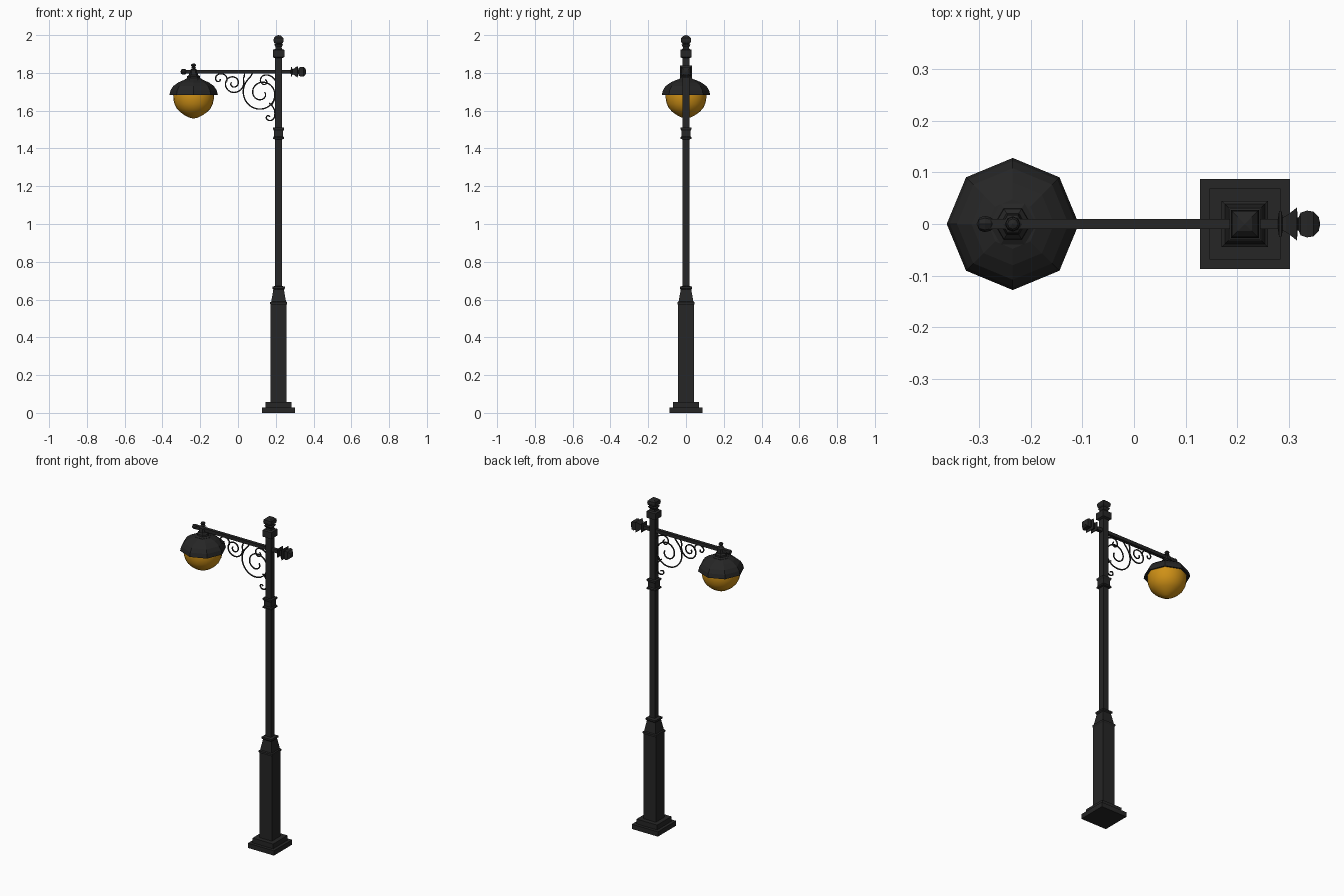
import bpy, bmesh, math
from mathutils import Matrix, Vector

if "Cube" in bpy.data.objects:
    bpy.data.objects.remove(bpy.data.objects["Cube"])

def material(name, rgb):
    m = bpy.data.materials.new(name)
    m.diffuse_color = (*rgb, 1)
    m.use_nodes = True
    m.node_tree.nodes["Principled BSDF"].inputs["Base Color"].default_value = m.diffuse_color
    return m

IRON = material("black iron", (0.019, 0.019, 0.019))
AMBER = material("amber glass", (0.62, 0.28, 0.008))
POLE_X, LAMP_X, ARM_Z = 0.215, -0.235, 1.806

def lathe(name, profile, sides, loc, mat=IRON, axis="Z", smooth=False):
    """Turn (radius, height) points; for 4 sides radius means half-width."""
    bm = bmesh.new()
    k, off = (math.sqrt(2), math.pi / 4) if sides == 4 else (1, 0)
    rings = []
    for r, z in profile:
        n = sides if r > 0 else 1
        rings.append([bm.verts.new((r * k * math.cos(off + 2 * math.pi * i / sides),
                                    r * k * math.sin(off + 2 * math.pi * i / sides), z))
                      for i in range(n)])
    for a, b in zip(rings, rings[1:]):
        for i in range(sides):
            j = (i + 1) % sides
            quad = [a[i % len(a)], a[j % len(a)], b[j % len(b)], b[i % len(b)]]
            face = list(dict.fromkeys(quad))
            if len(face) > 2:
                bm.faces.new(face)
    for ring in (rings[0], rings[-1]):
        if len(ring) > 1:
            bm.faces.new(ring)
    bmesh.ops.recalc_face_normals(bm, faces=bm.faces[:])
    if axis == "X":
        bm.transform(Matrix.Rotation(math.pi / 2, 4, "Y"))
    if axis == "-X":
        bm.transform(Matrix.Rotation(-math.pi / 2, 4, "Y"))
    for f in bm.faces:
        f.smooth = smooth
    me = bpy.data.meshes.new(name)
    bm.to_mesh(me)
    bm.free()
    me.materials.append(mat)
    ob = bpy.data.objects.new(name, me)
    ob.location = loc
    bpy.context.collection.objects.link(ob)
    return ob

def wire(name, points, radius=0.004):
    """Thin bent iron rod through (x, z) points."""
    cu = bpy.data.curves.new(name, "CURVE")
    cu.dimensions = "3D"
    cu.bevel_depth, cu.bevel_resolution, cu.resolution_u = radius, 1, 4
    cu.use_fill_caps = True
    sp = cu.splines.new("NURBS")
    sp.points.add(len(points) - 1)
    for p, (x, z) in zip(sp.points, points):
        p.co = (x, 0, z, 1)
    sp.order_u, sp.use_endpoint_u = 3, True
    cu.materials.append(IRON)
    bpy.context.collection.objects.link(bpy.data.objects.new(name, cu))

def spiral(cx, cz, r0, r1, a0, a1, n=36):
    pts = []
    for i in range(n + 1):
        t = i / n
        a, r = math.radians(a0 + (a1 - a0) * t), r0 + (r1 - r0) * t
        pts.append((cx + r * math.cos(a), cz + r * math.sin(a)))
    return pts

# Square post: stepped plinth, column, tapered shoulder, slim pole
post = (POLE_X, 0, 0)
lathe("base_plinth", [(.0875, 0), (.0875, .029), (.069, .029), (.069, .058)], 4, post)
lathe("lower_column", [(.042, .05), (.042, .572), (.045, .577), (.045, .586), (.039, .59),
                       (.028, .652), (.033, .658), (.033, .668), (.018, .672)], 4, post)
lathe("pole", [(.018, .66), (.018, 1.89)], 4, post)
lathe("pole_collar", [(.018, 1.448), (.029, 1.45), (.029, 1.458), (.024, 1.464), (.024, 1.492),
                      (.029, 1.502), (.029, 1.51), (.018, 1.512)], 4, post)

# Square finials on the pole top and arm end
lathe("pole_finial", [(.018, 1.878), (.030, 1.883), (.030, 1.922), (.018, 1.926), (.016, 1.936),
                      (.024, 1.950), (.016, 1.953), (.024, 1.960), (.027, 1.972), (.025, 1.985),
                      (.014, 1.996), (0, 2.0)], 4, post)
lathe("arm_finial", [(.010, .279), (.025, .281), (.025, .286), (.013, .288), (.016, .295),
                     (.032, .316), (.013, .317), (.013, .319), (.022, .323), (.026, .335),
                     (.024, .348), (.014, .358), (0, .361)], 4, (0, 0, ARM_Z), axis="X")

# Horizontal arm with a small knob at the lamp end
lathe("arm", [(.010, -.285), (.010, .285)], 4, (0, 0, ARM_Z), axis="X")
lathe("arm_end_knob", [(.008, .272), (.013, .278), (.016, .289), (.012, .300), (0, .305)],
      8, (0, 0, ARM_Z), axis="-X")

# Eight-sided lamp shade, hollow below
lamp = (LAMP_X, 0, 0)
lathe("lamp_shade", [(0, 1.745), (.085, 1.735), (.116, 1.686), (.128, 1.684), (.122, 1.708),
                     (.108, 1.730), (.080, 1.750), (.048, 1.764), (0, 1.768)], 8, lamp)
lathe("lamp_neck", [(.046, 1.755), (.046, 1.766), (.035, 1.772), (.034, 1.782), (.024, 1.790),
                    (.020, 1.815), (.010, 1.821)], 6, lamp)
lathe("lamp_finial", [(.007, 1.815), (.007, 1.822), (.015, 1.826), (.007, 1.831), (.012, 1.836),
                      (.014, 1.841), (.010, 1.847), (0, 1.851)], 8, lamp)

# Amber glass bowl
lathe("glass_bowl", [(.100, 1.725), (.108, 1.685), (.107, 1.660), (.101, 1.635), (.090, 1.612),
                     (.072, 1.593), (.048, 1.576), (.022, 1.563), (0, 1.558)],
      24, lamp, AMBER, smooth=True)

# Scrollwork bracket between arm and pole
wire("large_scroll", [(.078, 1.80)] + spiral(.124, 1.692, .105, .018, 122, 740))
wire("small_scroll", [(.034, 1.80), (.035, 1.785)] + spiral(-.025, 1.745, .058, .010, 25, -570))
wire("left_curl", [(-.060, 1.755), (-.055, 1.775), (-.075, 1.795), (-.105, 1.795),
                   (-.122, 1.775), (-.112, 1.752), (-.092, 1.757), (-.095, 1.768)])
wire("upper_curl", [(.205, 1.745), (.195, 1.770), (.160, 1.792), (.125, 1.785),
                    (.115, 1.755), (.138, 1.733), (.158, 1.752), (.145, 1.765)])
wire("lower_curl", [(.165, 1.640), (.185, 1.625), (.198, 1.590), (.190, 1.553),
                    (.163, 1.545), (.146, 1.562), (.158, 1.578), (.170, 1.568)])
wire("pole_tie", [(.205, 1.745), (.200, 1.700), (.196, 1.660), (.180, 1.632)])
